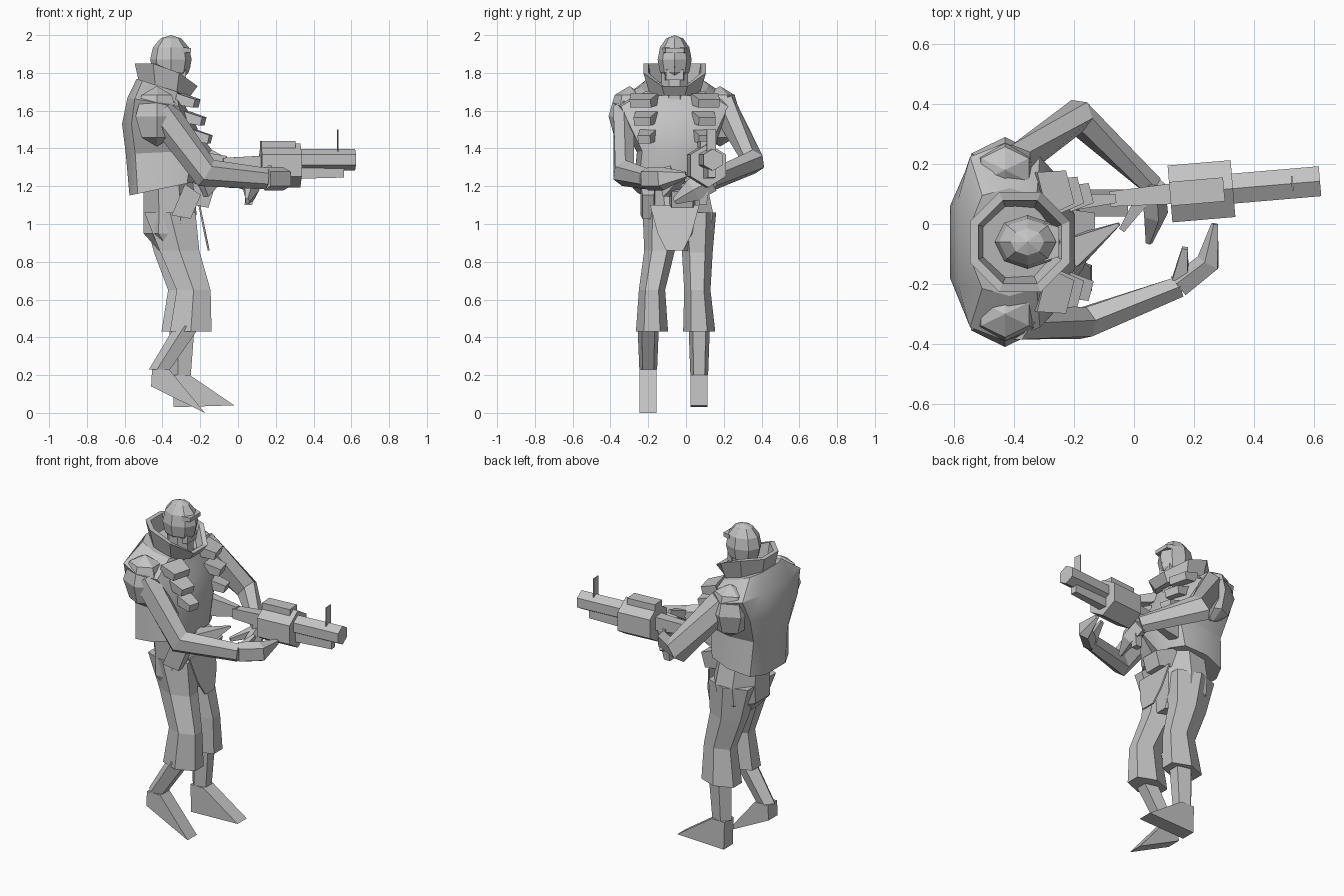
import bpy
import bmesh
from math import cos, sin, pi, copysign
from mathutils import Vector, Matrix

default_cube = bpy.data.objects.get("Cube")
if default_cube:
    bpy.data.objects.remove(default_cube, do_unlink=True)

shade = (.55, .55, .55, 1)
grey = bpy.data.materials.new("plain grey")
grey.use_nodes = True
grey.diffuse_color = shade
grey.node_tree.nodes["Principled BSDF"].inputs["Base Color"].default_value = shade

UP = Vector((0, 0, 1))
BODY_Y = -.06
SIDES = (("left", 1), ("right", -1))


def finish(name, bm):
    bmesh.ops.recalc_face_normals(bm, faces=bm.faces)
    mesh = bpy.data.meshes.new(name)
    bm.to_mesh(mesh)
    bm.free()
    mesh.materials.append(grey)
    obj = bpy.data.objects.new(name, mesh)
    bpy.context.collection.objects.link(obj)
    return obj


def loft(name, rings):
    """Skin a list of equal rings and cap both ends."""
    bm = bmesh.new()
    rows = [[bm.verts.new(point) for point in ring] for ring in rings]
    count = len(rows[0])
    for lower, upper in zip(rows, rows[1:]):
        for i in range(count):
            j = (i + 1) % count
            bm.faces.new((lower[i], lower[j], upper[j], upper[i]))
    bm.faces.new(rows[0])
    bm.faces.new(rows[-1])
    return finish(name, bm)


def hull(name, points):
    bm = bmesh.new()
    for point in points:
        bm.verts.new(point)
    bmesh.ops.convex_hull(bm, input=bm.verts)
    return finish(name, bm)


def angles(sides):
    return [(i + .5) * 2 * pi / sides for i in range(sides)]


def limb(name, path, widths, aspect=1, sides=6, level=False):
    """Tube along a path; the aspect stretches its second axis, level keeps rings flat."""
    path = [Vector(point) for point in path]
    reach = 1 / cos(pi / sides)
    rings = []
    for k, (centre, width) in enumerate(zip(path, widths)):
        across, rise = Vector((1, 0, 0)), Vector((0, 1, 0))
        if not level:
            along = path[min(k + 1, len(path) - 1)] - path[max(k - 1, 0)]
            across = along.cross(UP).normalized()
            rise = across.cross(along).normalized()
        rings.append([centre + (across * cos(a) + rise * sin(a) * aspect) * width * reach
                      for a in angles(sides)])
    return loft(name, rings)


def ball(name, centre, size, segments, rows):
    bm = bmesh.new()
    place = Matrix.Translation(centre) @ Matrix.Diagonal((*size, 1))
    bmesh.ops.create_uvsphere(bm, u_segments=segments, v_segments=rows, radius=1, matrix=place)
    return finish(name, bm)


def wedge(name, centre, size, turn=0, tilt=0):
    """Box whose front face is smaller than its back."""
    place = (Matrix.Translation(centre) @ Matrix.Rotation(turn, 4, 'Z')
             @ Matrix.Rotation(tilt, 4, 'Y') @ Matrix.Diagonal((*size, 1)))
    return hull(name, [place @ Vector((x / 2, y * taper, z * taper))
                       for x, taper in ((-1, .5), (1, .38))
                       for y in (-1, 1) for z in (-1, 1)])


# Coat: rounded box sections with a sloping hem and shoulder line
def coat_ring(z, back, front, half_width):
    middle, depth, slope = (back + front) / 2, (front - back) / 2, (1.45 - z) / 8
    ring = []
    for a in angles(10):
        forward = copysign(abs(cos(a)) ** .6, cos(a))
        sideways = copysign(abs(sin(a)) ** .7, sin(a))
        ring.append((middle + depth * forward, BODY_Y + half_width * sideways, z + slope * (1 + forward)))
    return ring


coat = loft("coat", [coat_ring(*row) for row in (
    (1.15, -.58, -.22, .22), (1.37, -.6, -.19, .2), (1.53, -.62, -.21, .27),
    (1.67, -.59, -.27, .33), (1.77, -.54, -.29, .18))])

# Collar: flared band, high behind and low in front
def collar_ring(radius, low=None):
    return [(-.38 + radius * cos(a), BODY_Y + radius * sin(a),
             low or 1.85 - .13 * max(0, cos(a))) for a in angles(8)]


loft("collar", [collar_ring(.14, 1.68), collar_ring(.18), collar_ring(.15), collar_ring(.12, 1.69)])

# Head
head_x = -.355
ball("head", (head_x, BODY_Y, 1.87), (.11, .09, .13), 8, 6)
limb("neck", [(head_x, BODY_Y, z) for z in (1.66, 1.8)], (.07, .07), sides=8, level=True)
wedge("jaw", (head_x + .03, BODY_Y, 1.79), (.1, .12, .07))
wedge("brow", (-.275, BODY_Y, 1.92), (.05, .13, .03))
hull("nose", [(-.25, BODY_Y, 1.83), (-.28, BODY_Y, 1.9)]
     + [(-.29, BODY_Y + side * .03, 1.82) for _, side in SIDES])

# Shoulders and chest pouches
for label, side in SIDES:
    ball(f"{label}_shoulder", (-.43, BODY_Y + side * .24, 1.57), (.13, .11, .16), 6, 4)
    for row in range(3):
        centre = (-.265 + row * .035, BODY_Y + side * (.17 - row * .01), 1.65 - row * .095)
        wedge(f"{label}_chest_pouch_{row + 1}", centre, (.1, .15 - row * .03, .06),
              turn=side / 4, tilt=.25)

# Arms reach forward, each ending in a pointed hand and a thumb
arm_widths = (.055, .05, .035)
hand_widths = (.035, .035, .01)


def arm(label, shoulder, elbow, wrist, knuckle, fingertip, thumb):
    limb(f"{label}_arm", (shoulder, elbow, wrist), arm_widths, aspect=1.4)
    limb(f"{label}_hand", (wrist, knuckle, fingertip), hand_widths, aspect=1.5, sides=5)
    limb(f"{label}_thumb", (wrist, thumb), (.03, .01), sides=4)


arm("right", (-.41, -.33, 1.6), (-.17, -.33, 1.27), (.15, -.21, 1.24),
    (.25, -.13, 1.24), (.27, 0, 1.26), (.17, -.08, 1.3))
arm("left", (-.4, .2, 1.62), (-.19, .36, 1.33), (.06, .13, 1.23),
    (.07, .04, 1.18), (.05, -.06, 1.12), (-.04, -.02, 1.2))

# Hips and trousers
limb("hips", [(-.37, BODY_Y, 1.24), (-.36, -.035, 1.06), (-.365, -.04, .95), (-.33, BODY_Y, .86)],
     (.13, .14, .135, .09), aspect=1.27, sides=8, level=True)
trouser_widths = (.135, .105, .09, .11)
for label, path in (
        ("right", [(-.36, -.125, 1.06), (-.31, -.14, .86), (-.235, -.18, .65), (-.25, -.18, .43)]),
        ("left", [(-.365, .055, 1.06), (-.34, .06, .85), (-.28, .06, .65), (-.295, .07, .43)])):
    limb(f"{label}_trouser", path, trouser_widths, aspect=.67, level=True)


# Shins and pointed boots: y, half width, then x and z of the joints
def lower_leg(label, y, half_width, knee_x, ankle, heel, toe):
    ankle_x, ankle_z = ankle
    limb(f"{label}_shin", [(knee_x, y, .46), (ankle_x, y, ankle_z)],
         (.06, .05), aspect=.8, sides=5, level=True)
    profile = [heel, toe, (ankle_x - half_width, ankle_z), (ankle_x + half_width, ankle_z)]
    hull(f"{label}_boot", [(x, y + side * half_width, z) for x, z in profile for _, side in SIDES])


lower_leg("right", -.2, .045, -.26, ankle=(-.41, .23), heel=(-.46, .14), toe=(-.175, 0))
lower_leg("left", .07, .045, -.29, ankle=(-.3, .2), heel=(-.34, .03), toe=(-.02, .04))

# Front flap and belt gear
hull("front_flap", [(x + depth, BODY_Y + side * half_width, z)
                    for x, half_width, z in ((-.21, .13, 1.1), (-.18, .09, .95), (-.16, .045, .86))
                    for _, side in SIDES for depth in (0, .01)])
wedge("belt_pouch", (-.21, -.02, 1.15), (.14, .15, .12), tilt=.3)
wedge("belt_holster", (-.27, -.2, 1.11), (.1, .08, .18), tilt=.4)
limb("belt_spike", [(-.2, -.09, 1.19), (-.05, 0, 1.27)], (.05, .005), sides=4)


# Gun: its line drifts to the left as it runs forward
def gun_part(name, start, end, z, half_width, half_height, sides=4, taper=1):
    path = [(x, .09 + .085 * x, z) for x in (start, end)]
    return limb(name, path, (half_width, half_width * taper),
                aspect=half_height / half_width, sides=sides)


gun_part("gun_body", .12, .33, 1.31, .095, .1, sides=6)
gun_part("gun_top", .12, .3, 1.4, .04, .04)
gun_part("gun_barrel", .32, .62, 1.34, .05, .05, sides=6)
gun_part("gun_under_barrel", .33, .56, 1.27, .025, .03, taper=.8)
gun_part("gun_receiver", -.08, .14, 1.32, .025, .03, taper=1.4)
gun_part("gun_stock", -.24, -.06, 1.33, .03, .06, taper=.5)
gun_part("gun_antenna", .525, .53, 1.44, .025, .06)
limb("gun_grip", [(.08, .1, 1.3), (.055, .09, 1.1)], (.03, .02), sides=4, level=True)

# Smooth only the shallow folds of the coat
bpy.context.view_layer.objects.active = coat
coat.select_set(True)
bpy.ops.object.shade_smooth_by_angle(angle=.5)
